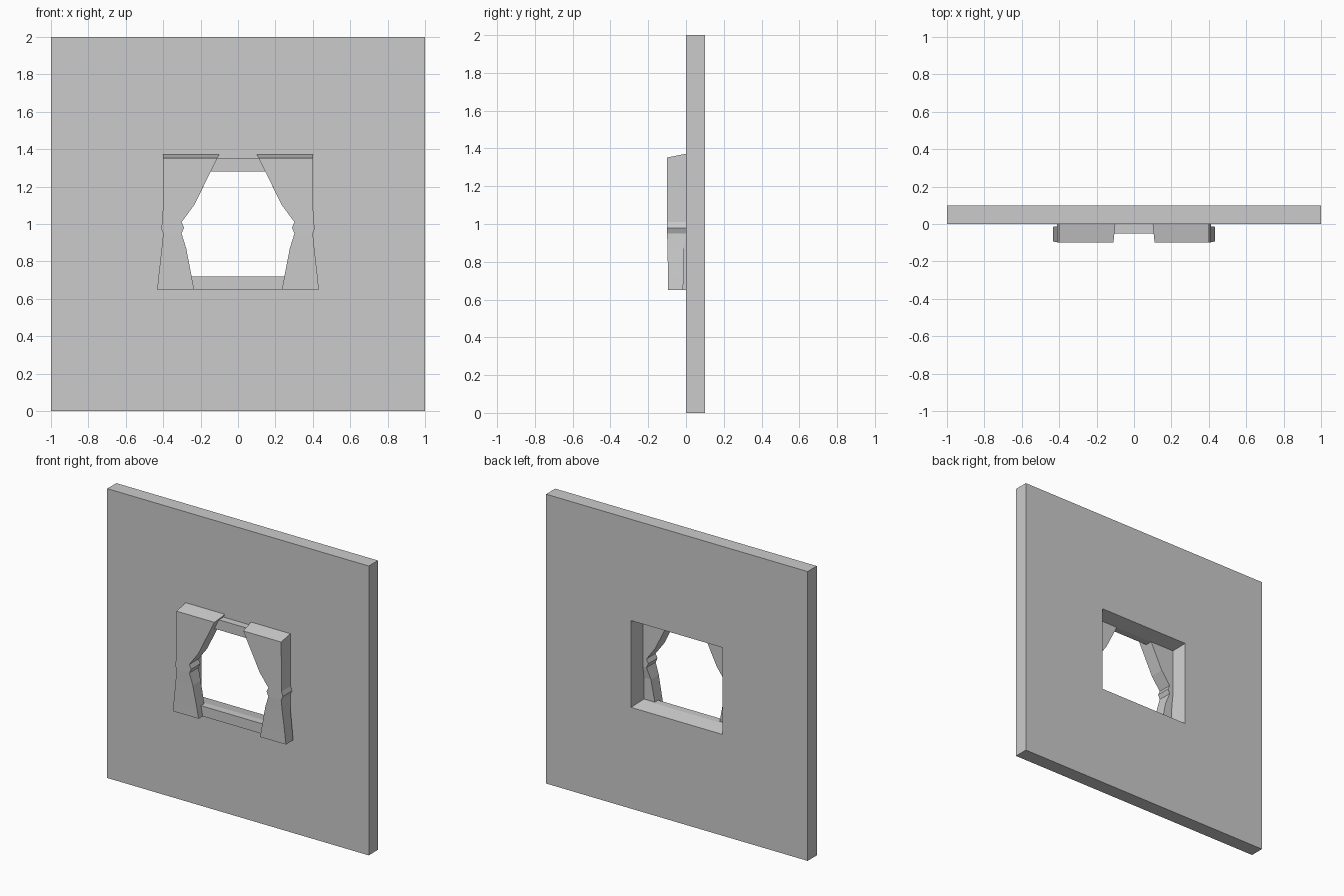
import bpy, bmesh

if "Cube" in bpy.data.objects:
    bpy.data.objects.remove(bpy.data.objects["Cube"])


def make_object(name, bm):
    bmesh.ops.recalc_face_normals(bm, faces=bm.faces[:])
    mesh = bpy.data.meshes.new(name)
    bm.to_mesh(mesh)
    bm.free()
    obj = bpy.data.objects.new(name, mesh)
    bpy.context.collection.objects.link(obj)
    return obj


def loft(name, loops, closed=False):
    """Bridge four-point loops; closed joins last to first, otherwise caps the ends."""
    bm = bmesh.new()
    rings = [[bm.verts.new(p) for p in loop] for loop in loops]
    pairs = list(zip(rings, rings[1:]))
    if closed:
        pairs.append((rings[-1], rings[0]))
    else:
        bm.faces.new(rings[0])
        bm.faces.new(rings[-1])
    for a, b in pairs:
        for i in range(4):
            j = (i + 1) % 4
            bm.faces.new((a[i], a[j], b[j], b[i]))
    return make_object(name, bm)


def rect(half_w, half_h, y):
    return [(sx * half_w, y, 1 + sz * half_h)
            for sx, sz in ((-1, -1), (1, -1), (1, 1), (-1, 1))]


# Wall with an opening that widens towards the back
loft("wall", [rect(1, 1, 0), rect(1, 1, 0.1),
              rect(0.35, 0.30, 0.1), rect(0.33, 0.28, 0)], closed=True)

# Window frame on the front of the wall
loft("window_frame", [rect(0.4, 0.35, -0.05), rect(0.4, 0.35, 0),
                      rect(0.33, 0.28, 0), rect(0.33, 0.28, -0.05)], closed=True)

# Curtain rows: height, inner x, outer x, front y, back y
rows = [
    (1.10, 0.235, 0.402, -0.1, 0),
    (1.01, 0.302, 0.403, -0.1, 0),
    (0.98, 0.288, 0.413, -0.1, 0),
    (0.95, 0.302, 0.400, -0.1, 0),
    (0.87, 0.277, 0.408, -0.098, -0.012),
    (0.72, 0.248, 0.425, -0.095, -0.014),
    (0.65, 0.235, 0.432, -0.094, -0.015),
]

# Tied curtains, one on each side, with a sloping top
for side, label in ((-1, "left"), (1, "right")):
    loops = [[(side * 0.11, -0.1, 1.352), (side * 0.4, -0.1, 1.352),
              (side * 0.4, 0, 1.372), (side * 0.10, 0, 1.372)]]
    for z, inner, outer, front, back in rows:
        loops.append([(side * inner, front, z), (side * outer, front, z),
                      (side * outer, back, z), (side * inner, back, z)])
    loft("curtain_" + label, loops)
